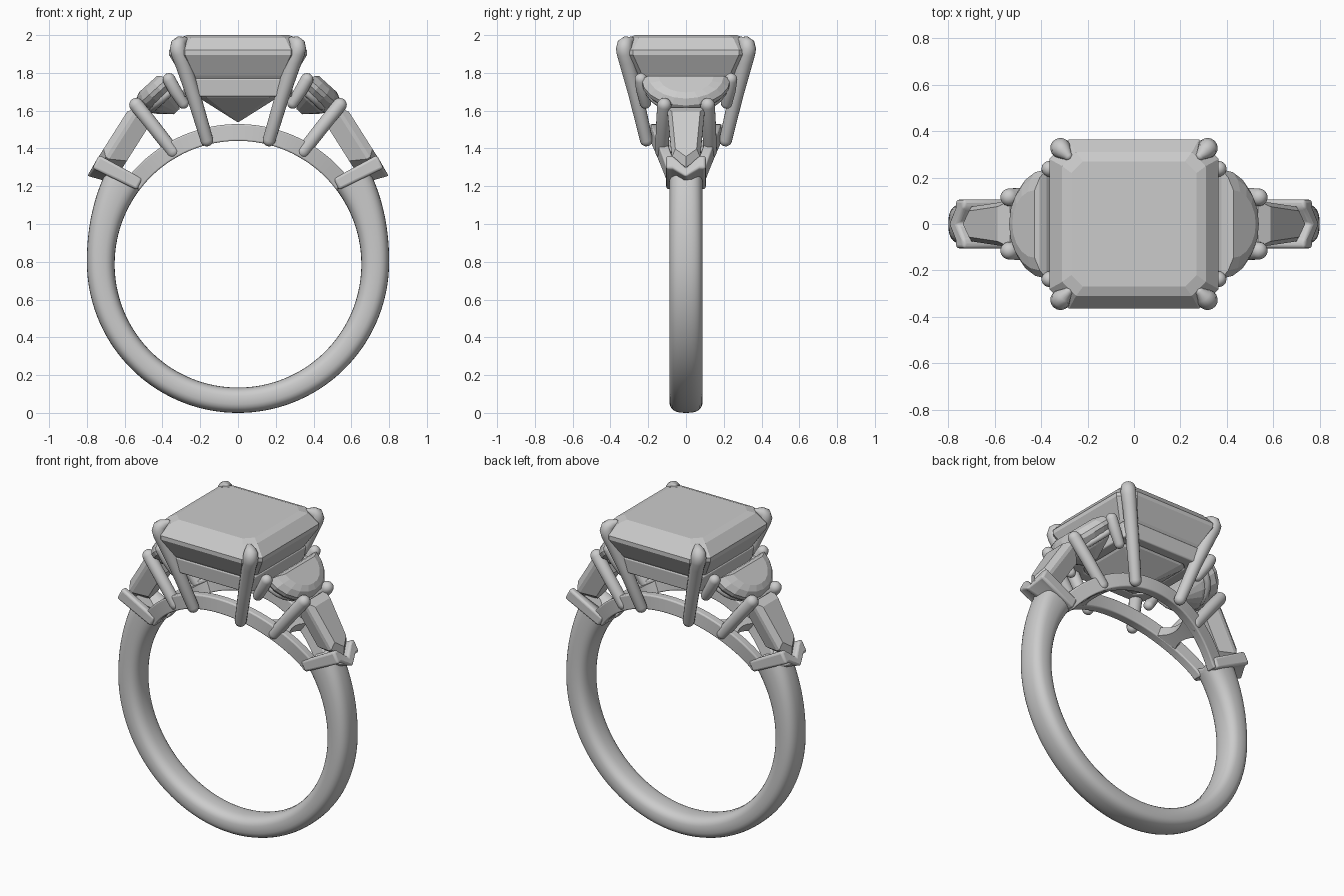
import bpy, bmesh
from math import sin, cos, pi, radians
from mathutils import Vector as V

cube = bpy.data.objects.get("Cube")
if cube:
    bpy.data.objects.remove(cube)

GREY = (0.6, 0.6, 0.6, 1)
mat = bpy.data.materials.new("plain grey")
mat.use_nodes = True
mat.diffuse_color = GREY
mat.node_tree.nodes["Principled BSDF"].inputs["Base Color"].default_value = GREY

CZ, RI = 0.787, 0.653          # finger hole centre height and radius


def loft(name, rings, smooth=None, closed=False):
    """Skin a list of equal-length point rings, capping the ends."""
    bm = bmesh.new()
    vs = [[bm.verts.new(p) for p in ring] for ring in rings]
    n = len(vs[0])
    pairs = list(zip(vs, vs[1:])) + ([(vs[-1], vs[0])] if closed else [])
    for a, b in pairs:
        for i in range(n):
            j = (i + 1) % n
            bm.faces.new((a[i], a[j], b[j], b[i]))
    if not closed:
        bm.faces.new(vs[0])
        bm.faces.new(vs[-1])
    bmesh.ops.recalc_face_normals(bm, faces=bm.faces)
    me = bpy.data.meshes.new(name)
    bm.to_mesh(me)
    bm.free()
    ob = bpy.data.objects.new(name, me)
    bpy.context.collection.objects.link(ob)
    me.materials.append(mat)
    if smooth:
        bpy.ops.object.select_all(action='DESELECT')
        ob.select_set(True)
        bpy.context.view_layer.objects.active = ob
        bpy.ops.object.shade_smooth_by_angle(angle=radians(smooth))
    return ob


def tube(name, pts, radii, sides=16):
    """Round wire with domed ends."""
    pts = [V(p) for p in pts]
    d0, d1 = (pts[0] - pts[1]).normalized(), (pts[-1] - pts[-2]).normalized()
    path = []
    for k in (80, 60, 40, 20):
        a = radians(k)
        path.append((pts[0] + d0 * radii[0] * sin(a), radii[0] * cos(a), -d0))
    for i, (p, r) in enumerate(zip(pts, radii)):
        t = pts[min(i + 1, len(pts) - 1)] - pts[max(i - 1, 0)]
        path.append((p, r, t.normalized()))
    for k in (20, 40, 60, 80):
        a = radians(k)
        path.append((pts[-1] + d1 * radii[-1] * sin(a), radii[-1] * cos(a), d1))
    rings = []
    for p, r, t in path:
        u = t.cross(V((0.3, 1, 0))).normalized()
        w = t.cross(u)
        rings.append([p + r * (u * cos(2 * pi * i / sides) + w * sin(2 * pi * i / sides))
                      for i in range(sides)])
    return loft(name, rings, 60)


def bevel(ob, width):
    m = ob.modifiers.new("bevel", 'BEVEL')
    m.width, m.segments = width, 3


# Band: rounded section that thickens toward the shoulders
rings = []
for i in range(97):
    a = radians(38 - 256 * i / 96)
    s = sin(a)
    t = 0.147 + 0.013 * s + (0.14 * s * s if s > 0 else 0)
    ring = []
    for j in range(28):
        b = 2 * pi * j / 28
        c, d = cos(b), sin(b)
        c = abs(c) ** 0.75 * (1 if c > 0 else -1)
        d = abs(d) ** 0.75 * (1 if d > 0 else -1)
        r = RI + t / 2 + c * t / 2
        ring.append((r * cos(a), 0.088 * d, CZ + r * s))
    rings.append(ring)
loft("band", rings, 50)

# Gallery rails: two arcs that spread apart beneath the centre stone
for sy, side in ((-1, "front"), (1, "back")):
    rings = []
    for i in range(49):
        a = radians(37 + 106 * i / 48)
        y = 0.062 + 0.1 * max(0, (sin(a) - 0.62) / 0.38) ** 1.1
        rings.append([(r * cos(a), sy * (y + dy), CZ + r * sin(a))
                      for r, dy in ((RI, -.03), (RI, .03), (.742, .026), (.742, -.026))])
    bevel(loft(side + "_gallery_rail", rings, 40), .008)


# Centre stone: stepped square with clipped corners
def octagon(h, clip, z):
    k = h - clip
    return [(h, -k, z), (h, k, z), (k, h, z), (-k, h, z),
            (-h, k, z), (-h, -k, z), (-k, -h, z), (k, -h, z)]


loft("centre_stone", [octagon(*p) for p in (
    (0.27, .05, 2.0), (0.31, .06, 1.985), (0.365, .085, 1.92), (0.365, .085, 1.895),
    (0.30, .07, 1.785), (0.21, .045, 1.67), (0.004, .001, 1.54))])

# Basket: square frame under the stone
bevel(loft("basket_frame", [octagon(h, .04, z) for h, z in
           ((.285, 1.675), (.295, 1.77), (.23, 1.77), (.22, 1.675))], 30, closed=True), .008)

for sx, lr in ((1, "left"), (-1, "right")):
    for sy, fb in ((-1, "front"), (1, "back")):
        tag = f"{lr}_{fb}"

        def wire(name, pts, radii):
            tube(f"{tag}_{name}", [(sx * x, sy * y, z) for x, y, z in pts], radii)

        # Corner claw, curling over the stone
        wire("corner_claw", [(.165, .21, 1.445), (.235, .265, 1.68), (.295, .312, 1.86),
                             (.311, .323, 1.905), (.317, .327, 1.93), (.314, .323, 1.95),
                             (.302, .31, 1.963), (.285, .293, 1.972)],
             [.034, .038, .042, .044, .044, .042, .034, .02])
        # Claws of the half-moon stone
        wire("inner_side_claw", [(.29, .215, 1.64), (.335, .23, 1.71), (.365, .238, 1.765)],
             [.03, .034, .034])
        wire("outer_side_claw", [(.345, .128, 1.385), (.45, .122, 1.52), (.538, .115, 1.63)],
             [.036, .037, .038])

    # Half-moon stone, tilted outward
    def local(o, u, n):
        return lambda a, y, h: (sx * (o[0] + u[0] * a + n[0] * h), y,
                                o[1] + u[1] * a + n[1] * h)

    at = local((.375, 1.765), (.74, -.67), (.67, .74))
    rings = []
    for s, h in ((.62, .05), (.85, .035), (1, .004), (1, -.02), (.72, -.09), (.2, -.16)):
        ring = []
        for i in range(11):
            b = pi * i / 10 - pi / 2
            ring.append(at(.07 + s * (.21 * cos(b) - .07), s * .235 * sin(b), h))
        rings.append(ring)
    loft(lr + "_half_moon_stone", rings)

    # Seat wire hugging the half-moon stone
    arc = [at(.17 * cos(b), .2 * sin(b), -.06)
           for b in (pi * i / 12 - pi / 2 for i in range(13))]
    tube(lr + "_half_moon_seat", arc, [.02] * 13, 10)

    # Tapered bullet stone on the shoulder
    at = local((.555, 1.63), (.535, -.845), (.845, .535))
    rings = []
    for s, h in ((.75, .008), (1, -.025), (1, -.045), (.65, -.13)):
        rings.append([at(.19 + s * (a - .19), s * y, h) for a, y in
                      ((0, -.1), (0, .1), (.31, .075), (.375, 0), (.31, -.075))])
    loft(lr + "_bullet_stone", rings)

    # V claw closing the band end
    def section(y, pts):
        return [(sx * x, y, z) for x, z in pts]

    arm = ((.505, 1.24), (.735, 1.365), (.772, 1.295), (.535, 1.18))
    tip = ((.5, 1.21), (.765, 1.3), (.802, 1.25), (.53, 1.18))
    rings = [section(y, p) for y, p in ((-.105, arm), (-.07, arm), (0, tip),
                                        (.07, arm), (.105, arm))]
    bevel(loft(lr + "_v_claw", rings, 30), .014)

    # Flat cross bar tying the gallery rails together, flaring at its ends
    rings = []
    for i in range(9):
        f = i / 4 - 1
        w = 3 + 4 * f * f
        rings.append([(sx * r * cos(radians(g)), .125 * f, CZ + r * sin(radians(g)))
                      for r, g in ((RI + .004, 60 - w), (RI + .004, 60 + w),
                                   (.725, 60 + w), (.725, 60 - w))])
    loft(lr + "_gallery_cross_bar", rings, 40)
